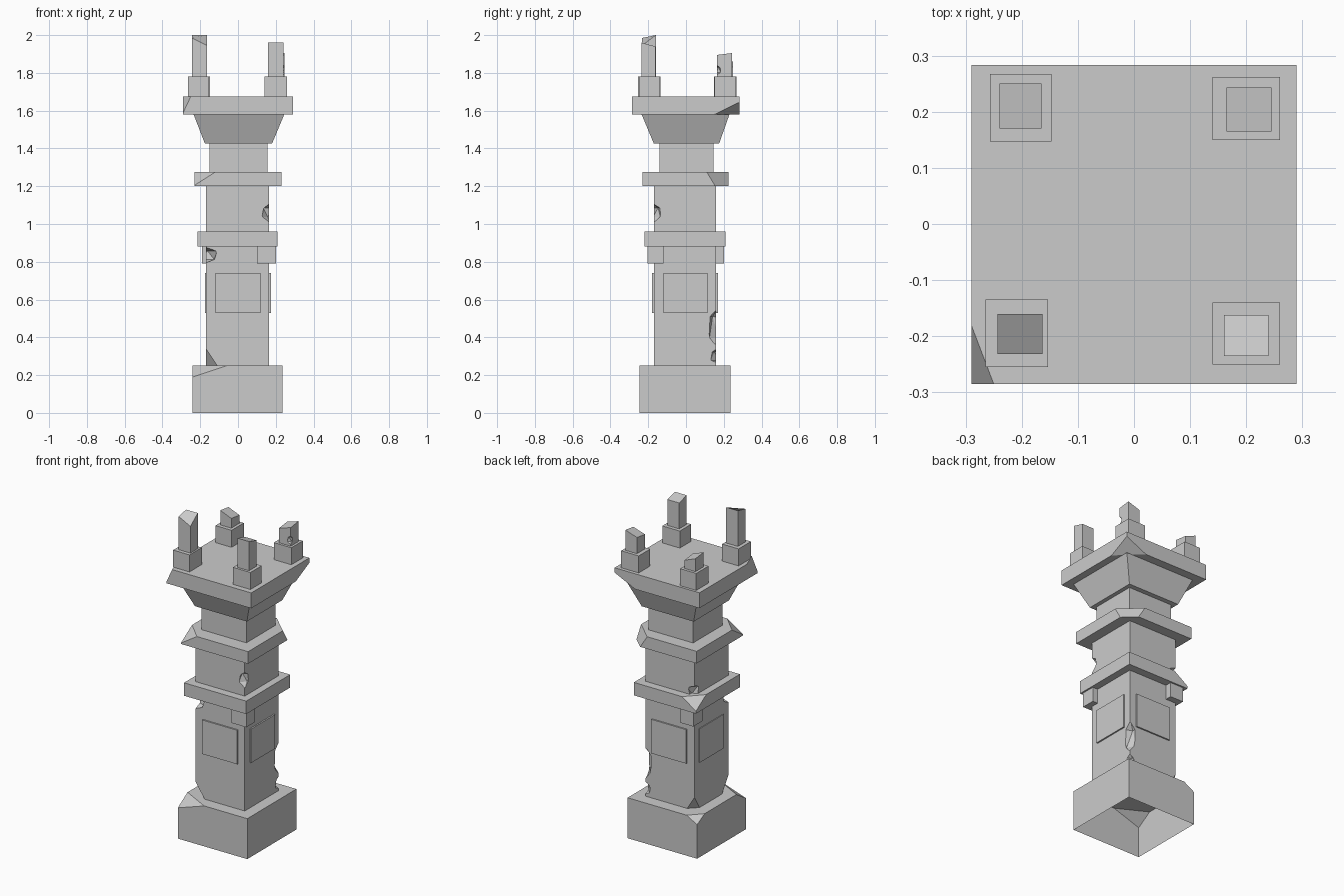
import bpy, bmesh, random
from mathutils import Vector

if "Cube" in bpy.data.objects:
    bpy.data.objects.remove(bpy.data.objects["Cube"])

random.seed(4)


def finish(bm, name):
    bmesh.ops.recalc_face_normals(bm, faces=bm.faces)
    me = bpy.data.meshes.new(name)
    bm.to_mesh(me)
    bm.free()
    ob = bpy.data.objects.new(name, me)
    bpy.context.collection.objects.link(ob)
    return ob


def block(name, x, y, z, top_x=None, top_y=None, top_z=None, chips=(), open_bottom=False):
    """Box with optional flared top, four top heights and corners sliced off by planes."""
    bm = bmesh.new()
    order = ((0, 0), (1, 0), (1, 1), (0, 1))
    tx, ty = top_x or x, top_y or y
    tz = top_z or [z[1]] * 4
    lo = [bm.verts.new((x[i], y[j], z[0])) for i, j in order]
    hi = [bm.verts.new((tx[i], ty[j], h)) for (i, j), h in zip(order, tz)]
    bm.faces.new(lo)
    bm.faces.new(hi)
    for k in range(4):
        n = (k + 1) % 4
        bm.faces.new((lo[k], lo[n], hi[n], hi[k]))
    centre = Vector((sum(x) / 2, sum(y) / 2, sum(z) / 2))
    for a, b, c in chips:
        a, b, c = Vector(a), Vector(b), Vector(c)
        n = (b - a).cross(c - a)
        if n.dot(centre - a) > 0:
            n = -n
        cut = bmesh.ops.bisect_plane(bm, geom=bm.verts[:] + bm.edges[:] + bm.faces[:],
                                     plane_co=a, plane_no=n, clear_outer=True)
        edges = [e for e in cut["geom_cut"] if isinstance(e, bmesh.types.BMEdge)]
        bmesh.ops.holes_fill(bm, edges=edges, sides=0)
    bmesh.ops.recalc_face_normals(bm, faces=bm.faces)
    if open_bottom:
        down = [f for f in bm.faces if f.normal.z < -0.9]
        bmesh.ops.delete(bm, geom=down, context='FACES_ONLY')
    return finish(bm, name)


def gouge(ob, centre, size):
    """Knock a rough lump out of an object."""
    bm = bmesh.new()
    bmesh.ops.create_icosphere(bm, subdivisions=1, radius=1)
    for v in bm.verts:
        v.co = Vector(centre) + Vector(size) * v.co * random.uniform(0.9, 1.15)
    cutter = finish(bm, "cutter")
    cutter.hide_render = True
    mod = ob.modifiers.new("gouge", 'BOOLEAN')
    mod.operation, mod.solver, mod.object = 'DIFFERENCE', 'EXACT', cutter
    bpy.context.view_layer.objects.active = ob
    bpy.ops.object.modifier_apply(modifier=mod.name)
    bpy.data.objects.remove(cutter)


# hollow plinth with broken top corners
block("plinth", (-.24, .235), (-.245, .235), (0, .25), open_bottom=True, chips=[
    ((-.24, -.245, .19), (-.06, -.245, .25), (-.24, -.15, .25)),
    ((-.24, .235, .21), (-.24, .16, .25), (-.17, .235, .25))])

# shaft with weathered edges: foot chips by plane, lumps by gouge
shaft = block("shaft", (-.17, .165), (-.17, .16), (.25, 1.2), chips=[
    ((-.17, -.17, .34), (-.11, -.17, .25), (-.17, -.11, .25)),
    ((-.17, .16, .33), (-.12, .16, .25), (-.17, .11, .25))])
for centre, size in [((.175, .175, .45), (.06, .06, .12)),
                     ((.18, .18, .30), (.06, .06, .05)),
                     ((.17, -.175, 1.06), (.045, .045, .05)),
                     ((-.18, .17, .98), (.055, .055, .05)),
                     ((-.18, -.18, .835), (.075, .07, .05))]:
    gouge(shaft, centre, size)

# thin raised panels on the four shaft sides
t = .009
block("front_panel", (-.12, .12), (-.17 - t, -.165), (.53, .74))
block("back_panel", (-.12, .12), (.155, .16 + t), (.53, .74))
block("right_panel", (.16, .165 + t), (-.12, .115), (.53, .74))
block("left_panel", (-.17 - t / 2, -.165), (-.12, .115), (.53, .74))

# two surviving corner brackets under the lower collar
block("front_right_bracket", (.10, .20), (-.205, -.12), (.79, .88))
block("back_left_bracket", (-.19, -.10), (.11, .20), (.79, .88))

# collars
block("lower_collar", (-.215, .21), (-.22, .21), (.88, .96), chips=[
    ((-.215, .21, .895), (-.215, .11, .96), (-.12, .21, .96))])
block("upper_collar", (-.23, .23), (-.23, .225), (1.2, 1.275), chips=[
    ((-.23, -.23, 1.205), (-.12, -.23, 1.275), (-.23, -.12, 1.275)),
    ((.23, .155, 1.2), (.23, .11, 1.275), (.13, .225, 1.24))])

# neck, flared capital and top slab
block("neck", (-.15, .155), (-.14, .145), (1.275, 1.425))
block("flared_capital", (-.175, .18), (-.17, .175), (1.425, 1.58), (-.235, .245), (-.235, .23))
block("top_slab", (-.29, .29), (-.285, .283), (1.58, 1.675), chips=[
    ((-.29, -.18, 1.675), (-.25, -.285, 1.675), (-.29, -.285, 1.59)),
    ((.29, .15, 1.58), (.29, .283, 1.645), (.15, .283, 1.58))])

# corner posts: base x, base y, post x, post y, four broken top heights
corners = {
    "front_left": ((-.265, -.153), (-.255, -.135), (-.243, -.163), (-.232, -.16), (1.985, 1.945, 2.0, 2.0)),
    "front_right": ((.14, .26), (-.25, -.14), (.16, .24), (-.235, -.162), (1.96, 1.96, 1.94, 1.94)),
    "back_right": ((.14, .26), (.15, .262), (.165, .245), (.165, .243), (1.87, 1.895, 1.905, 1.88)),
    "back_left": ((-.257, -.147), (.147, .267), (-.24, -.165), (.17, .25), (1.87, 1.84, 1.83, 1.86)),
}
for name, (bx, by, px, py, tops) in corners.items():
    block(name + "_post_base", bx, by, (1.675, 1.78))
    post = block(name + "_post", px, py, (1.78, min(tops)), top_z=tops)
    if name == "back_right":
        gouge(post, (.245, .16, 1.815), (.025, .025, .028))
